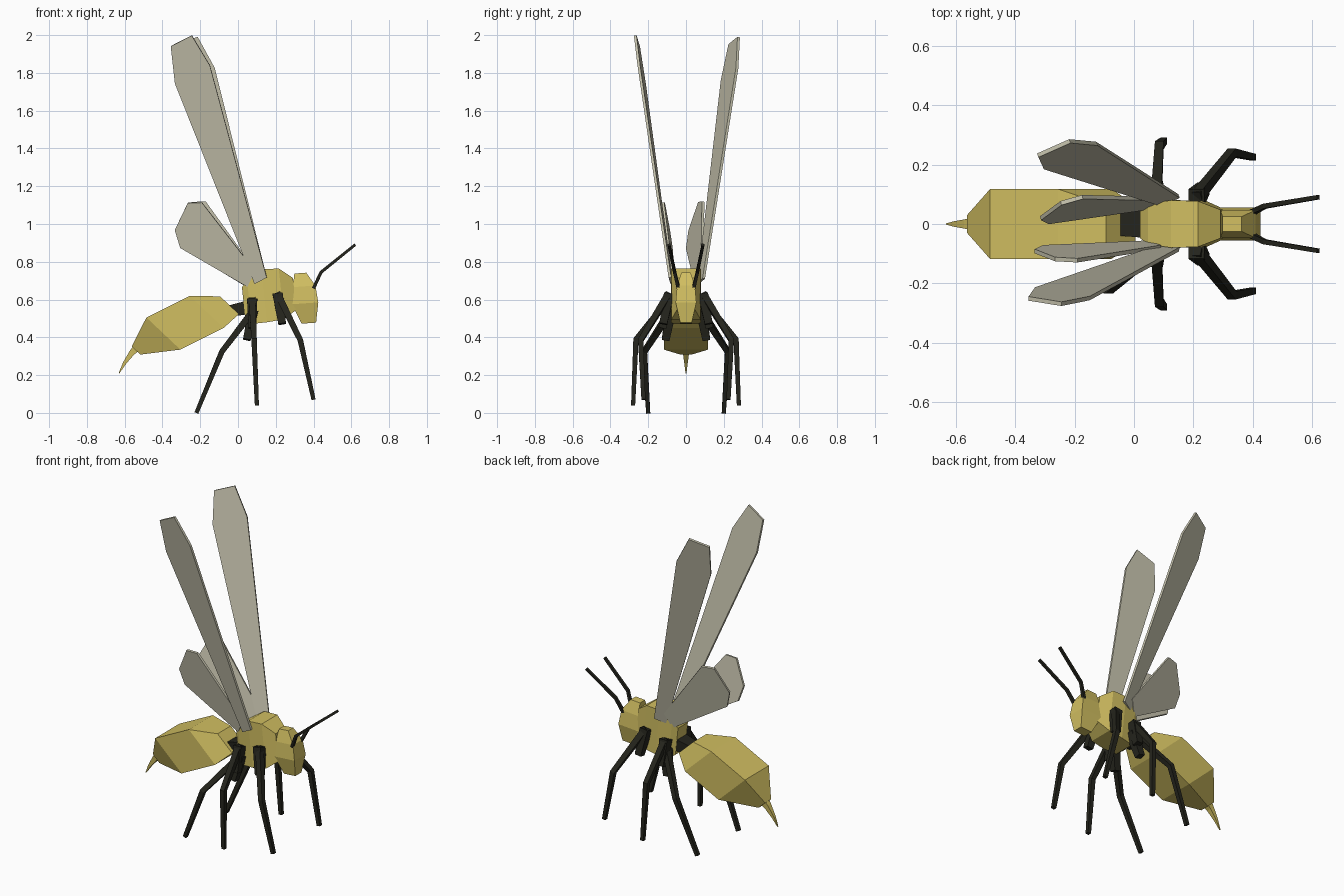
import bpy
import bmesh
from mathutils import Vector

cube = bpy.data.objects.get("Cube")
if cube:
    bpy.data.objects.remove(cube)


def material(name, red, green, blue):
    mat = bpy.data.materials.new(name)
    mat.use_nodes = True
    colour = (red, green, blue, 1)
    mat.diffuse_color = colour
    mat.node_tree.nodes["Principled BSDF"].inputs["Base Color"].default_value = colour
    return mat


yellow = material("dull yellow", .64, .52, .12)
black = material("leg black", .018, .018, .012)
grey = material("wing grey", .55, .53, .41)


def loft(name, rings, mat):
    """Skin closed rings of equal point count and cap both ends."""
    bm = bmesh.new()
    loops = [[bm.verts.new(point) for point in ring] for ring in rings]
    for lower, upper in zip(loops, loops[1:]):
        for i in range(len(lower)):
            bm.faces.new((lower[i - 1], lower[i], upper[i], upper[i - 1]))
    bm.faces.new(loops[0])
    bm.faces.new(loops[-1])
    bmesh.ops.recalc_face_normals(bm, faces=bm.faces)
    mesh = bpy.data.meshes.new(name)
    bm.to_mesh(mesh)
    bm.free()
    mesh.materials.append(mat)
    obj = bpy.data.objects.new(name, mesh)
    bpy.context.collection.objects.link(obj)


def rectangle(centre, across, along):
    """Four corners of a section spanned by two half-size vectors."""
    return [centre + across + along, centre - across + along,
            centre - across - along, centre + across - along]


def body(name, mat, half_width, slant, sections):
    """Loft one rectangular section, moved and scaled: (x, z, scale)."""
    across = Vector((0, half_width, 0))
    along = Vector((slant[0], 0, slant[1])) / 2
    loft(name, [rectangle(Vector((x, 0, z)), across * scale, along * scale)
                for x, z, scale in sections], mat)


def limb(name, mat, points, radius, taper):
    """Square-section tube, thinning evenly from its root to its end."""
    last = len(points) - 1
    rings = []
    for i, point in enumerate(points):
        direction = points[min(i + 1, last)] - points[max(i - 1, 0)]
        across = direction.cross(Vector((0, 1, 0))).normalized()
        along = direction.cross(across).normalized()
        size = radius * (1 - taper * i / last)
        rings.append(rectangle(point, across * size, along * size))
    loft(name, rings, mat)


def wing(name, root, tip, chord):
    """Six-sided flat blade, widest shortly before its clipped tip."""
    root, tip, chord = Vector(root), Vector(tip), Vector(chord)
    profile = [(0, .35), (.86, 1), (1, .6)]
    leading = [root.lerp(tip, t) + chord * width / 2 for t, width in profile]
    trailing = [root.lerp(tip, t) - chord * width / 2 for t, width in profile]
    outline = leading + trailing[::-1]
    offset = (tip - root).cross(chord).normalized() * .007
    loft(name, [[p - offset for p in outline], [p + offset for p in outline]], grey)


# Body: abdomen and thorax run lengthwise, head is stacked upright
body("abdomen", yellow, .117, (.18, -.17),
     [(-.045, .57, .55), (-.165, .535, 1), (-.395, .42, 1), (-.54, .33, .25)])
body("waist", black, .04, (.01, -.06), [(-.04, .54, 1), (.06, .56, 1.2)])
body("thorax", yellow, .08, (.03, -.28),
     [(.03, .58, .6), (.06, .59, .85), (.14, .62, 1), (.23, .63, .96), (.3, .63, .6)])
body("head", yellow, .055, (.14, .01),
     [(.33, .74, .45), (.35, .67, .85), (.355, .58, 1), (.375, .475, .55)])

# Stinger: drops ever more steeply from the tail
stinger_path = [Vector((-.53 - .1 * t, 0, .35 - .08 * t - .06 * t * t))
                for t in (0, .3, .7, 1)]
limb("stinger", yellow, stinger_path, .022, .9)

# Legs and antennae: left-side joints, mirrored to the right
legs = {
    "front": [(.21, .09, .63), (.33, .24, .385), (.4, .225, .07)],
    "middle": [(.075, .09, .6), (.085, .265, .39), (.1, .28, .04)],
    "rear": [(.08, .08, .54), (-.085, .22, .325), (-.22, .2, 0)],
}
antenna = [(.4, .04, .66), (.44, .06, .745), (.62, .09, .89)]

for side, sign in (("left", 1), ("right", -1)):
    mirror = Vector((1, sign, 1))
    for pair, joints in legs.items():
        hip, knee, foot = [Vector(joint) * mirror for joint in joints]
        coxa_end = hip.lerp(knee, .2) - Vector((0, 0, .11))
        limb(f"{side}_{pair}_coxa", black, [hip, coxa_end], .027, .25)
        limb(f"{side}_{pair}_leg", black, [hip, knee, foot], .018, .4)
    limb(f"{side}_antenna", black, [Vector(joint) * mirror for joint in antenna], .009, .2)

# Wings: the two sides are held at slightly different angles
wing("right_large_wing", (.12, -.08, .7), (-.3, -.26, 1.97), (.185, -.03, .095))
wing("left_large_wing", (.12, .08, .7), (-.27, .255, 1.97), (.18, .08, .065))
wing("right_small_wing", (.07, -.07, .71), (-.3, -.105, 1.04), (.115, -.045, .24))
wing("left_small_wing", (.07, .07, .71), (-.28, .045, 1.04), (.115, .085, .25))
